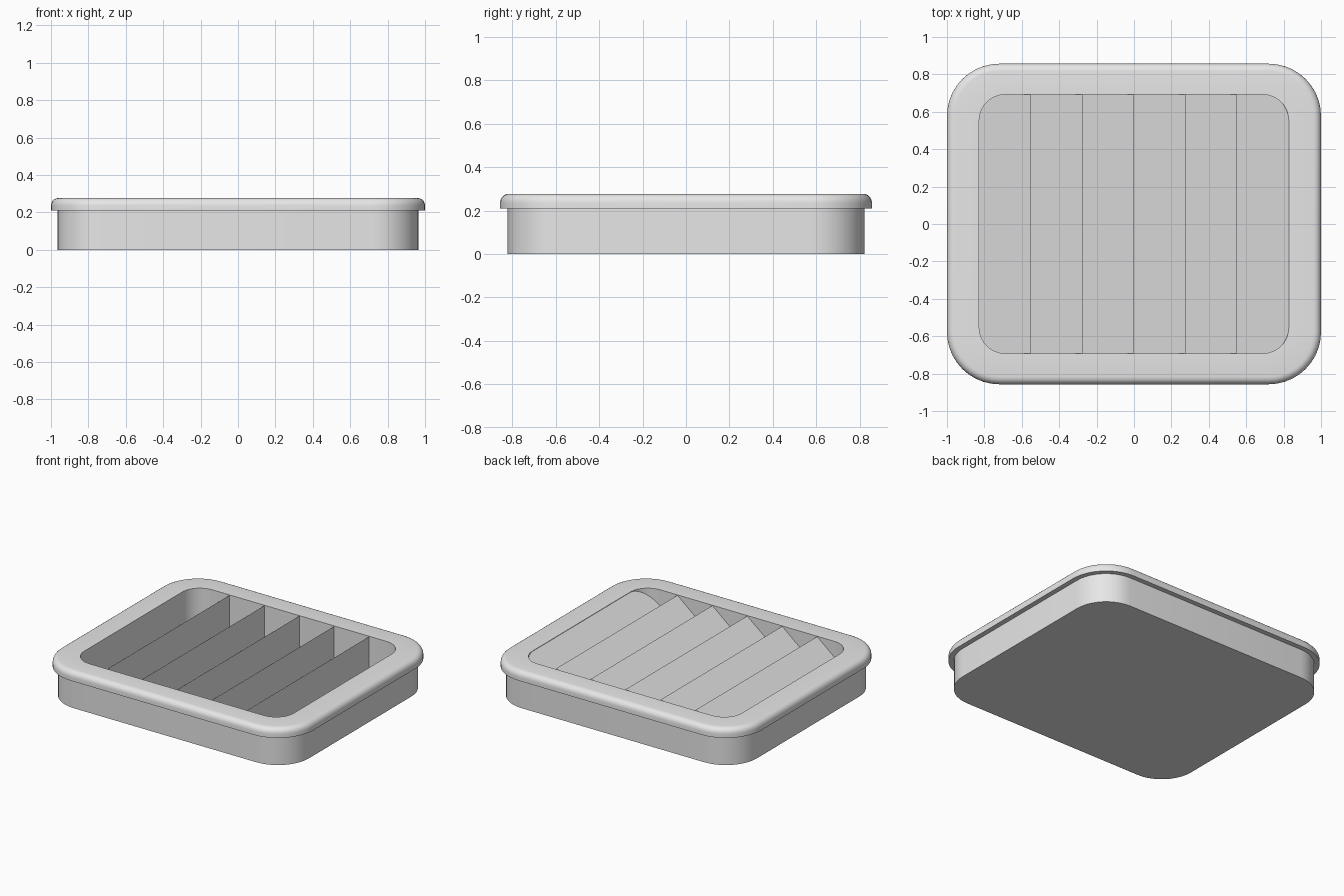
import bpy, bmesh, math

cube = bpy.data.objects.get("Cube")
if cube:
    bpy.data.objects.remove(cube, do_unlink=True)

grey = bpy.data.materials.new("light_grey")
grey.use_nodes = True
grey.diffuse_color = (0.8, 0.8, 0.8, 1)
grey.node_tree.nodes["Principled BSDF"].inputs["Base Color"].default_value = (0.8, 0.8, 0.8, 1)


def rounded_ring(bm, hx, hy, radius, z, steps=10):
    """One closed loop of vertices around a rounded rectangle."""
    ring = []
    for quarter, (sx, sy) in enumerate([(1, 1), (-1, 1), (-1, -1), (1, -1)]):
        for i in range(steps + 1):
            a = (quarter + i / steps) * math.pi / 2
            ring.append(bm.verts.new((sx * (hx - radius) + radius * math.cos(a),
                                      sy * (hy - radius) + radius * math.sin(a), z)))
    return ring


def finish(bm, name, smooth=False):
    bmesh.ops.recalc_face_normals(bm, faces=bm.faces)
    mesh = bpy.data.meshes.new(name)
    bm.to_mesh(mesh)
    bm.free()
    mesh.materials.append(grey)
    obj = bpy.data.objects.new(name, mesh)
    bpy.context.collection.objects.link(obj)
    if smooth:
        bpy.ops.object.select_all(action="DESELECT")
        obj.select_set(True)
        bpy.context.view_layer.objects.active = obj
        bpy.ops.object.shade_smooth_by_angle(angle=math.radians(35))
    return obj


# Sizes
HX, HY, CORNER = 1.0, 0.857, 0.28
TOP, LIP_BOTTOM, FLOOR = 0.277, 0.21, 0.03
POCKET_X, POCKET_Y = 0.828, 0.692
INSET, BEVEL = 0.035, 0.04

# Tray body: nested loops from the base, over the rounded lip, down into the pocket
bm = bmesh.new()
levels = [(INSET, 0), (INSET, LIP_BOTTOM), (0, LIP_BOTTOM)]
for i in range(6):
    a = i / 5 * math.pi / 2
    levels.append((BEVEL * (1 - math.cos(a)), TOP - BEVEL + BEVEL * math.sin(a)))
rings = [rounded_ring(bm, HX - d, HY - d, CORNER - d, z) for d, z in levels]
rings += [rounded_ring(bm, POCKET_X, POCKET_Y, 0.14, z) for z in (TOP, FLOOR)]
for low, high in zip(rings, rings[1:]):
    for i in range(len(low)):
        j = (i + 1) % len(low)
        bm.faces.new((low[i], low[j], high[j], high[i]))
bm.faces.new(rings[0])
bm.faces.new(rings[-1])
finish(bm, "tray_body", smooth=True)

# Sloped slats: each rises towards +x and drops off vertically
COUNT, VALLEY, RIDGE = 6, 0.05, TOP - 0.003
pitch = 2 * POCKET_X / COUNT
for n in range(COUNT):
    x0 = -POCKET_X + n * pitch
    x1 = x0 + pitch
    bm = bmesh.new()
    profile = [(x0, FLOOR), (x1, FLOOR), (x1, RIDGE), (x0, VALLEY)]
    face = bm.faces.new([bm.verts.new((x, -POCKET_Y, z)) for x, z in profile])
    ext = bmesh.ops.extrude_face_region(bm, geom=[face])
    moved = [v for v in ext["geom"] if isinstance(v, bmesh.types.BMVert)]
    bmesh.ops.translate(bm, verts=moved, vec=(0, 2 * POCKET_Y, 0))
    finish(bm, f"slat_{n + 1}")
